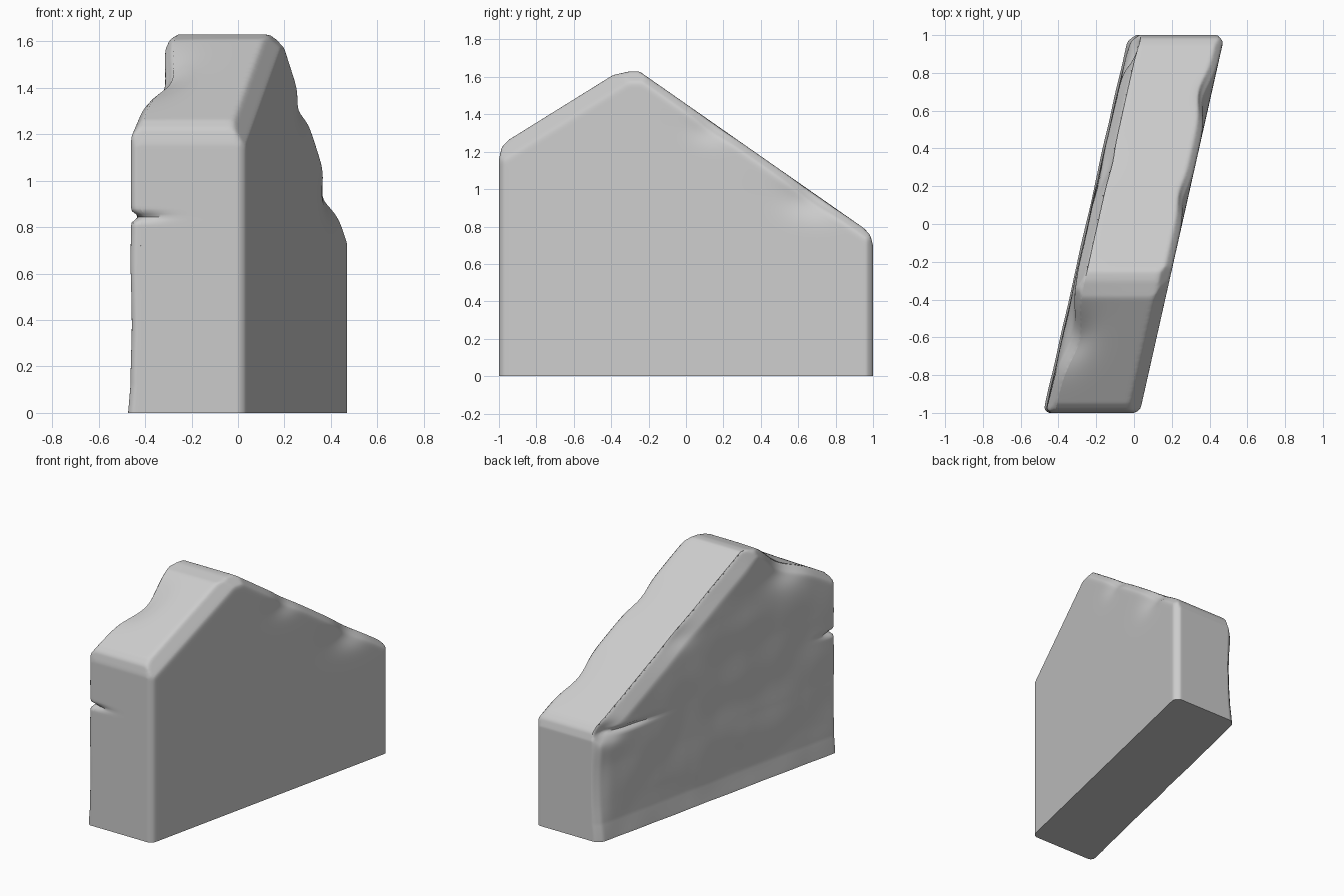
import bpy, bmesh, math
from mathutils import Vector, noise

if "Cube" in bpy.data.objects:
    bpy.data.objects.remove(bpy.data.objects["Cube"])

HALF, SHEAR = 0.255, 0.225

# Wall-end profile (y, z), extended below ground so the base can be cut crisp later
profile = [(-1, -0.1), (1, -0.1), (1, 0.70), (0.985, 0.755), (0.95, 0.792),
           (-0.25, 1.63), (-0.30, 1.63), (-0.39, 1.61), (-0.95, 1.262),
           (-0.985, 1.225), (-1, 1.16)]
bm = bmesh.new()
face = bm.faces.new([bm.verts.new((-HALF, y, z)) for y, z in profile])
ext = bmesh.ops.extrude_face_region(bm, geom=[face])
bmesh.ops.translate(bm, vec=(2 * HALF, 0, 0),
                    verts=[v for v in ext["geom"] if isinstance(v, bmesh.types.BMVert)])
bmesh.ops.recalc_face_normals(bm, faces=bm.faces)


def cut(point, normal):
    geom = bm.verts[:] + bm.edges[:] + bm.faces[:]
    res = bmesh.ops.bisect_plane(bm, geom=geom, plane_co=point, plane_no=normal, clear_outer=True)
    edges = [e for e in res["geom_cut"] if isinstance(e, bmesh.types.BMEdge)]
    if edges:
        bmesh.ops.holes_fill(bm, edges=edges, sides=0)


def chamfer(point, n1, n2, d1, d2):
    """Cut an edge between two perpendicular faces, d1 and d2 deep."""
    n1, n2, p = Vector(n1), Vector(n2).normalized(), Vector(point)
    cut(p - n1 * d1, (n1 * d2 + n2 * d1).normalized())


# Hewn edges: slopes, peak and upright corners on each side
back_n, front_n = (0, 0.838, 1.2), (0, -0.348, 0.56)
for side, back, front, peak in ((-1, (0.05, 0.10), (0.04, 0.05), (0.04, 0.04)),
                                (1, (0.04, 0.04), (0.06, 0.08), (0.06, 0.06))):
    n = (side, 0, 0)
    chamfer((side * HALF, -0.25, 1.63), n, back_n, *back)
    chamfer((side * HALF, -0.39, 1.61), n, front_n, *front)
    chamfer((side * HALF, -0.28, 1.63), n, (0, 0, 1), *peak)
    chamfer((side * HALF, -1, 0), n, (0, -1, 0), 0.022, 0.022)
    chamfer((side * HALF, 1, 0), n, (0, 1, 0), 0.035, 0.035)

mesh = bpy.data.meshes.new("stone_wall_end")
bm.to_mesh(mesh)
bm.free()
wall = bpy.data.objects.new("stone_wall_end", mesh)
bpy.context.collection.objects.link(wall)

# Even, softened surface
rm = wall.modifiers.new("even", "REMESH")
rm.mode, rm.voxel_size = "VOXEL", 0.0125
sm = wall.modifiers.new("soften", "SMOOTH")
sm.factor, sm.iterations = 0.5, 4
dg = bpy.context.evaluated_depsgraph_get()
dense = bpy.data.meshes.new_from_object(wall.evaluated_get(dg))
wall.modifiers.clear()
wall.data = dense

# Chips and cracks: centre, radii, push
dents = [
    ((-0.255, -0.60, 1.47), (0.15, 0.19, 0.15), (0.055, 0, -0.05)),   # front-left chip
    ((-0.255, -1.00, 0.845), (0.13, 0.10, 0.016), (0.03, 0.025, 0)),  # front crack
    ((-0.255, 0.72, 0.735), (0.05, 0.17, 0.015), (0.025, 0, 0)),      # side crack
    ((-0.255, 0.90, 0.74), (0.06, 0.09, 0.06), (0.04, 0, 0)),         # crack mouth
    ((-0.255, 0.98, 0.40), (0.06, 0.06, 0.25), (0.02, 0, 0)),         # back-left corner
    ((-0.255, 0.30, 1.22), (0.06, 0.12, 0.08), (0.02, 0, -0.01)),     # slope edge, left
    ((0.255, 0.70, 0.96), (0.07, 0.16, 0.10), (-0.04, 0, -0.012)),    # slope edges, right
    ((0.255, 0.15, 1.33), (0.06, 0.12, 0.08), (-0.022, 0, -0.01)),
]
bm = bmesh.new()
bm.from_mesh(dense)
for v in bm.verts:
    p = v.co.copy()
    for c, r, push in dents:
        d = sum(((p[i] - c[i]) / r[i]) ** 2 for i in range(3))
        v.co += Vector(push) * math.exp(-d)
    # worn, gently wavy left side with a slight foot at the base
    if p.x < -0.2:
        v.co.x += 0.012 * min(1, max(0, p.z) / 0.12) + 0.006 * noise.noise(p * 4)
    v.co.x += SHEAR * v.co.y

# Flat base
geom = bm.verts[:] + bm.edges[:] + bm.faces[:]
res = bmesh.ops.bisect_plane(bm, geom=geom, plane_co=(0, 0, 0), plane_no=(0, 0, -1), clear_outer=True)
bmesh.ops.holes_fill(bm, edges=[e for e in res["geom_cut"] if isinstance(e, bmesh.types.BMEdge)], sides=0)
bmesh.ops.recalc_face_normals(bm, faces=bm.faces)
bm.to_mesh(dense)
bm.free()

bpy.context.view_layer.objects.active = wall
wall.select_set(True)
bpy.ops.object.shade_smooth_by_angle(angle=math.radians(40))
